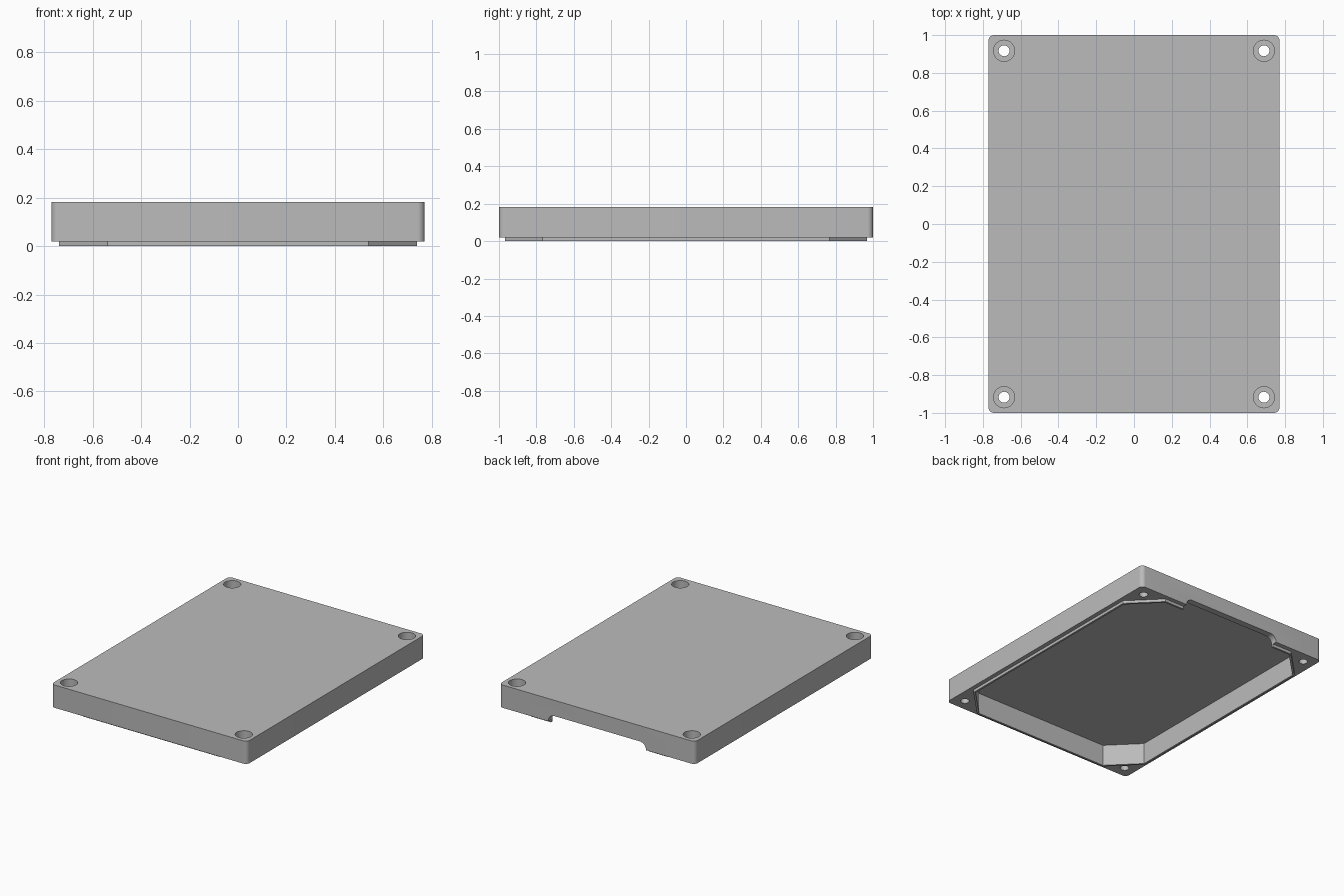
import bpy
import bmesh
from math import cos, sin, pi
from mathutils import Matrix, Vector

cube = bpy.data.objects.get("Cube")
if cube:
    bpy.data.objects.remove(cube, do_unlink=True)

HALF_X, HALF_Y = 0.771, 1.0
BASE, TOP, CEILING = 0.02, 0.182, 0.152

# Single grey plastic
grey = bpy.data.materials.new("grey_plastic")
grey.use_nodes = True
colour = (0.5, 0.5, 0.5, 1)
grey.diffuse_color = colour
grey.node_tree.nodes["Principled BSDF"].inputs["Base Color"].default_value = colour


def prism(name, outline, low, high, matrix=None):
    """Extrude a closed 2D outline between two heights."""
    bm = bmesh.new()
    face = bm.faces.new([bm.verts.new((x, y, low)) for x, y in outline])
    top = bmesh.ops.extrude_face_region(bm, geom=[face])["geom"]
    moved = [v for v in top if isinstance(v, bmesh.types.BMVert)]
    bmesh.ops.translate(bm, verts=moved, vec=Vector((0, 0, high - low)))
    if matrix:
        bm.transform(matrix)
    bmesh.ops.recalc_face_normals(bm, faces=bm.faces)
    mesh = bpy.data.meshes.new(name)
    bm.to_mesh(mesh)
    bm.free()
    obj = bpy.data.objects.new(name, mesh)
    bpy.context.collection.objects.link(obj)
    mesh.materials.append(grey)
    return obj


def rounded_rectangle(hx, hy, r, steps=8):
    points = []
    for k, (sx, sy) in enumerate([(1, 1), (-1, 1), (-1, -1), (1, -1)]):
        for i in range(steps + 1):
            a = (k + i / steps) * pi / 2
            points.append((sx * (hx - r) + r * cos(a), sy * (hy - r) + r * sin(a)))
    return points


def octagon(hx, hy, c):
    return [(hx, hy - c), (hx - c, hy), (c - hx, hy), (-hx, hy - c),
            (-hx, c - hy), (c - hx, -hy), (hx - c, -hy), (hx, c - hy)]


def circle(x, y, r, steps=40):
    return [(x + r * cos(2 * pi * i / steps), y + r * sin(2 * pi * i / steps))
            for i in range(steps)]


def cut(target, cutters):
    """Subtract cutters and bake the result."""
    for cutter in cutters:
        mod = target.modifiers.new("cut", "BOOLEAN")
        mod.operation, mod.solver, mod.object = "DIFFERENCE", "EXACT", cutter
    graph = bpy.context.evaluated_depsgraph_get()
    target.data = bpy.data.meshes.new_from_object(target.evaluated_get(graph))
    target.modifiers.clear()


# Lid shell and the thin locating lip under it
lid = prism("lid_shell", rounded_rectangle(HALF_X, HALF_Y, 0.03), BASE, TOP)
lip = prism("locating_lip", octagon(0.74, 0.968, 0.2), 0, BASE)

# Inner cavity with chamfered corners
cavity = prism("cavity_cutter", octagon(0.726, 0.954, 0.193), -0.1, CEILING)

# Wide cable notch with rounded upper corners in the back wall
notch = prism("notch_cutter", rounded_rectangle(0.385, 0.07, 0.048), -1.1, -0.9,
              Matrix.Rotation(pi / 2, 4, "X"))

# Stepped screw holes in the corners
holes = []
for sx in (-1, 1):
    for sy in (-1, 1):
        x, y = sx * 0.688, sy * 0.917
        holes.append(prism("screw_hole_cutter", circle(x, y, 0.029), -0.1, 0.3))
        holes.append(prism("screw_head_cutter", circle(x, y, 0.056), 0.09, 0.3))

cut(lid, [cavity, notch] + holes)
cut(lip, [cavity, notch])

for cutter in [cavity, notch] + holes:
    bpy.data.objects.remove(cutter, do_unlink=True)

# Smooth the round surfaces, keep edges crisp
for obj in (lid, lip):
    bpy.ops.object.select_all(action="DESELECT")
    obj.select_set(True)
    bpy.context.view_layer.objects.active = obj
    bpy.ops.object.shade_smooth_by_angle(angle=pi / 6)
